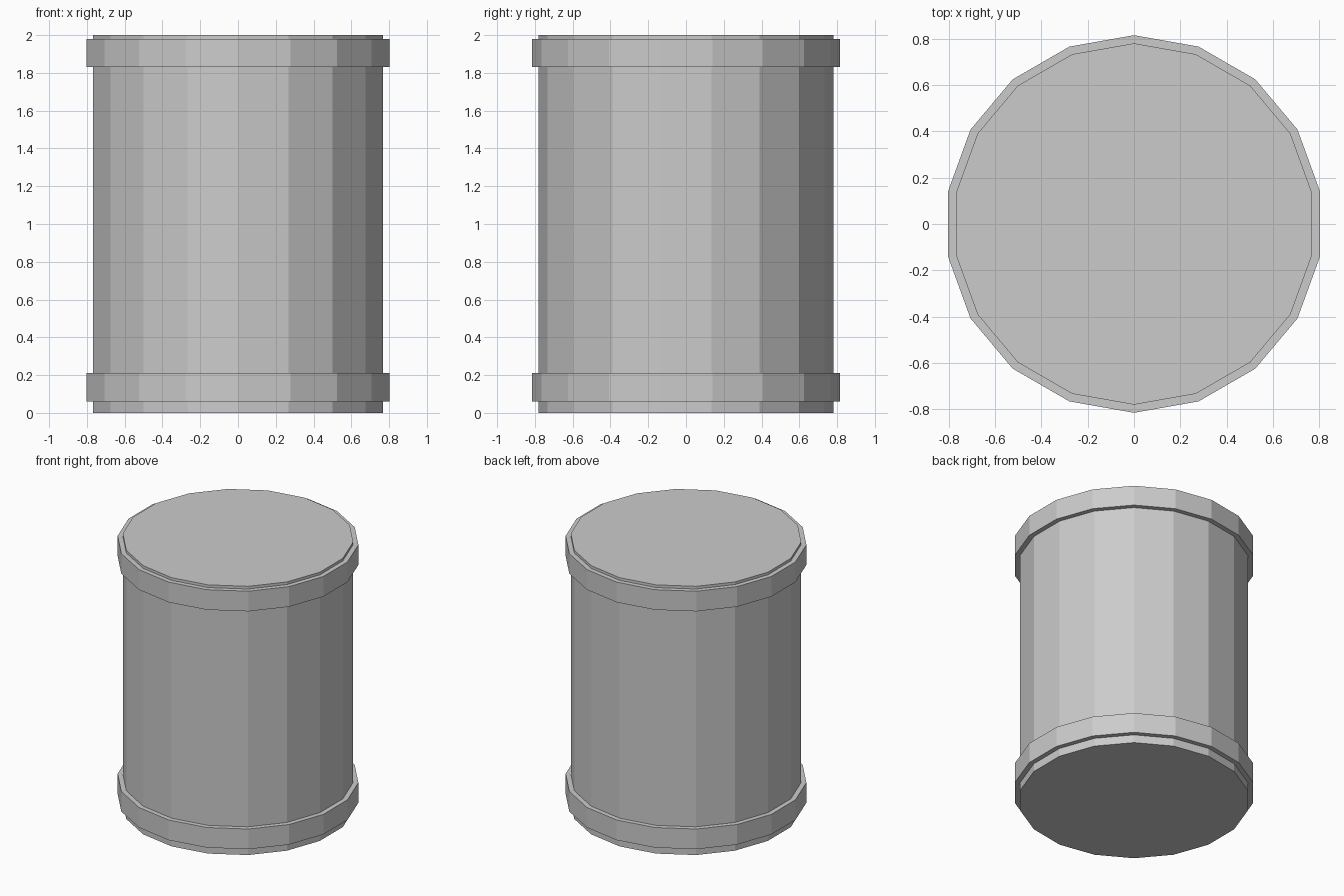
import bpy
import bmesh
from math import sin, cos, tau

SIDES = 18
BODY_RADIUS = 0.78
HOOP_RADIUS = 0.815

old = bpy.data.objects.get("Cube")
if old:
    bpy.data.objects.remove(old, do_unlink=True)

# Single plain grey
grey = bpy.data.materials.new("plain grey")
grey.use_nodes = True
grey.diffuse_color = (0.6, 0.6, 0.6, 1)
grey.node_tree.nodes["Principled BSDF"].inputs["Base Color"].default_value = (0.6, 0.6, 0.6, 1)


def add_object(name, bm):
    bmesh.ops.recalc_face_normals(bm, faces=bm.faces)
    mesh = bpy.data.meshes.new(name)
    bm.to_mesh(mesh)
    bm.free()
    mesh.materials.append(grey)
    obj = bpy.data.objects.new(name, mesh)
    bpy.context.collection.objects.link(obj)


def ring(bm, radius, z):
    # One corner points straight back along +y
    return [bm.verts.new((radius * sin(tau * i / SIDES), radius * cos(tau * i / SIDES), z))
            for i in range(SIDES)]


def bridge(bm, a, b):
    for i in range(SIDES):
        j = (i + 1) % SIDES
        bm.faces.new((a[i], a[j], b[j], b[i]))


# Drum body with flat ends
bm = bmesh.new()
bottom, top = ring(bm, BODY_RADIUS, 0), ring(bm, BODY_RADIUS, 2)
bridge(bm, bottom, top)
bm.faces.new(bottom)
bm.faces.new(top)
add_object("drum_body", bm)

# Raised hoops, seated slightly into the body
for name, low in (("lower_hoop", 0.06), ("upper_hoop", 1.83)):
    bm = bmesh.new()
    high = low + 0.15
    inner = BODY_RADIUS - 0.01
    loops = [ring(bm, r, z) for r, z in
             ((inner, low), (HOOP_RADIUS, low), (HOOP_RADIUS, high), (inner, high))]
    for k in range(4):
        bridge(bm, loops[k], loops[(k + 1) % 4])
    add_object(name, bm)
